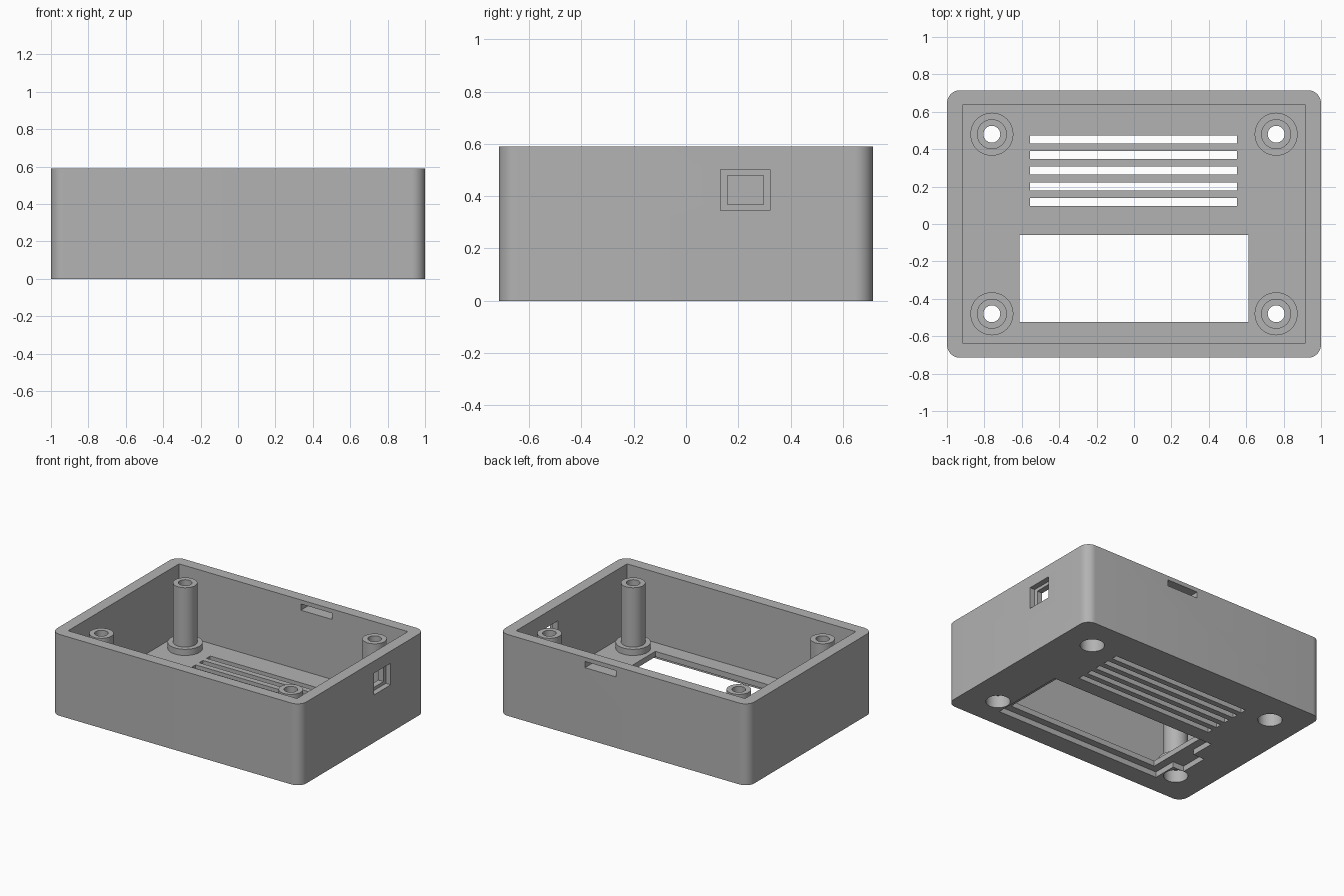
import bpy, bmesh, math
from mathutils import Matrix, Vector

old = bpy.data.objects.get("Cube")
if old:
    bpy.data.objects.remove(old, do_unlink=True)

# Single plain plastic colour
grey = bpy.data.materials.new("grey_plastic")
grey.use_nodes = True
colour = (0.45, 0.45, 0.45, 1)
grey.diffuse_color = colour
grey.node_tree.nodes["Principled BSDF"].inputs["Base Color"].default_value = colour


def add_object(name, bm):
    bmesh.ops.recalc_face_normals(bm, faces=bm.faces)
    mesh = bpy.data.meshes.new(name)
    bm.to_mesh(mesh)
    bm.free()
    mesh.materials.append(grey)
    obj = bpy.data.objects.new(name, mesh)
    bpy.context.collection.objects.link(obj)
    return obj


def box(name, low, high, corner=0):
    low, high = Vector(low), Vector(high)
    bm = bmesh.new()
    bmesh.ops.create_cube(bm, size=1)
    bmesh.ops.scale(bm, vec=high - low, verts=bm.verts)
    bmesh.ops.translate(bm, vec=(low + high) / 2, verts=bm.verts)
    if corner:
        upright = [e for e in bm.edges if abs(e.verts[0].co.z - e.verts[1].co.z) > 0.01]
        bmesh.ops.bevel(bm, geom=upright, offset=corner, segments=10, profile=0.5, affect='EDGES')
    return add_object(name, bm)


def cylinder(name, x, y, radius, low, high):
    bm = bmesh.new()
    bmesh.ops.create_cone(bm, cap_ends=True, segments=48, radius1=radius, radius2=radius,
                          depth=high - low, matrix=Matrix.Translation((x, y, (low + high) / 2)))
    return add_object(name, bm)


def activate(obj):
    bpy.ops.object.select_all(action='DESELECT')
    obj.select_set(True)
    bpy.context.view_layer.objects.active = obj


def cut(target, cutter):
    cutter.hide_render = True
    activate(target)
    mod = target.modifiers.new("cut", 'BOOLEAN')
    mod.operation, mod.solver, mod.object = 'DIFFERENCE', 'EXACT', cutter
    bpy.ops.object.modifier_apply(modifier=mod.name)
    bpy.data.objects.remove(cutter, do_unlink=True)


def smooth(obj):
    activate(obj)
    bpy.ops.object.shade_smooth_by_angle(angle=math.radians(30))


HALF_Y, HEIGHT, FLOOR = 0.715, 0.59, 0.08
POSTS = [(sx * 0.76, sy * 0.48) for sx in (-1, 1) for sy in (-1, 1)]

# Open tray with rounded upright corners
case = box("case", (-1, -HALF_Y, 0), (1, HALF_Y, HEIGHT), corner=0.07)
cut(case, box("cavity", (-0.918, -0.635, FLOOR), (0.918, 0.635, 1)))

# Display window, with a wider seat and side notch on the underside
cut(case, box("window", (-0.612, -0.523, -0.1), (0.612, -0.06, 0.2)))
cut(case, box("window_seat", (-0.67, -0.575, -0.1), (0.67, -0.01, 0.04)))
cut(case, box("seat_notch", (-0.76, -0.4, -0.1), (-0.6, -0.19, 0.04)))

# Vent slots
for i in range(5):
    y = 0.117 + i * 0.084
    cut(case, box("vent", (-0.555, y - 0.0215, -0.1), (0.55, y + 0.0215, 0.2)))

# Socket opening with an outer step, and a narrow slot in the back wall
cut(case, box("socket", (0.8, 0.158, 0.368), (1.1, 0.296, 0.479)))
cut(case, box("socket_step", (0.96, 0.132, 0.345), (1.1, 0.322, 0.502)))
cut(case, box("back_slot", (0.06, 0.6, 0.515), (0.31, 0.8, 0.56)))

# Screw head bores through the floor
for x, y in POSTS:
    cut(case, cylinder("bore", x, y, 0.08, -0.1, 0.2))
smooth(case)

# Hollow screw posts with a collar, turned from a profile
PROFILE = [(0.115, FLOOR), (0.115, 0.125), (0.08, 0.125), (0.08, 0.555),
           (0.045, 0.555), (0.045, 0.09), (0.08, 0.09), (0.08, FLOOR)]
for i, (x, y) in enumerate(POSTS):
    bm = bmesh.new()
    verts = [bm.verts.new((r, 0, z)) for r, z in PROFILE]
    edges = [bm.edges.new(pair) for pair in zip(verts, verts[1:])]
    bmesh.ops.spin(bm, geom=verts + edges, cent=(0, 0, 0), axis=(0, 0, 1),
                   angle=math.tau, steps=48, use_duplicate=False)
    bmesh.ops.remove_doubles(bm, verts=bm.verts, dist=0.0005)
    post = add_object(f"screw_post_{i + 1}", bm)
    post.location = (x, y, 0)
    smooth(post)
